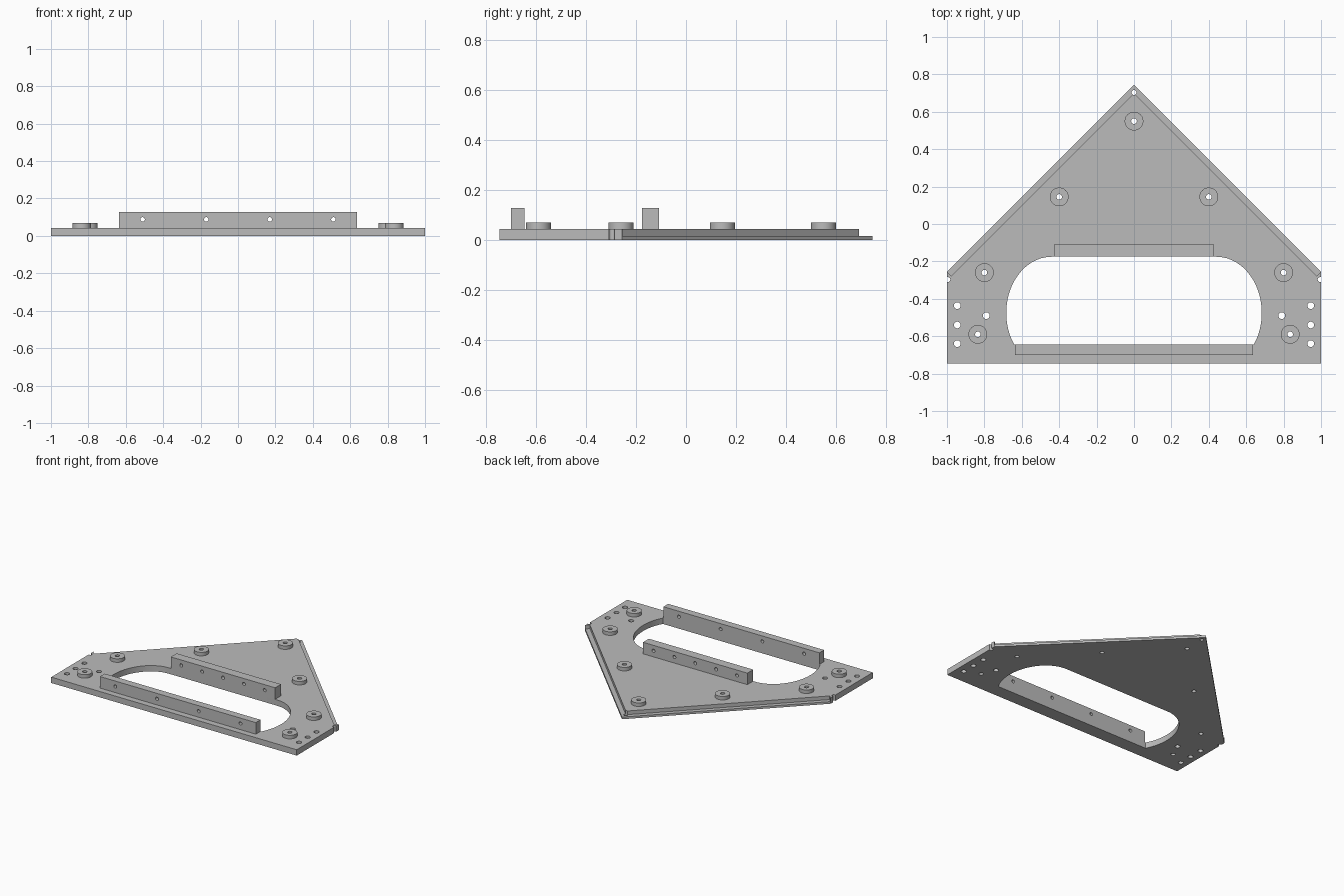
import bpy, bmesh, math

if "Cube" in bpy.data.objects:
    bpy.data.objects.remove(bpy.data.objects["Cube"])

TOP = 0.043      # plate thickness
LIP = 0.016      # thickness of the stepped rear edges
BAR = 0.128      # top of the rails

metal = bpy.data.materials.new("light grey metal")
metal.diffuse_color = (0.5, 0.5, 0.5, 1)
metal.use_nodes = True
metal.node_tree.nodes["Principled BSDF"].inputs["Base Color"].default_value = metal.diffuse_color


def circle(x, y, r, n=28):
    return [(x + r * math.cos(2 * math.pi * i / n), y + r * math.sin(2 * math.pi * i / n)) for i in range(n)]


def prisms(name, outlines, z0, z1, axis="z"):
    """Extrude outlines along z, or along y with the outlines given in x and z."""
    bm = bmesh.new()
    for pts in outlines:
        if axis == "z":
            rings = [[bm.verts.new((u, v, w)) for u, v in pts] for w in (z0, z1)]
        else:
            rings = [[bm.verts.new((u, w, v)) for u, v in pts] for w in (z0, z1)]
        a, b = rings
        bm.faces.new(a[::-1])
        bm.faces.new(b)
        for i in range(len(pts)):
            j = (i + 1) % len(pts)
            bm.faces.new((a[i], a[j], b[j], b[i]))
    bmesh.ops.recalc_face_normals(bm, faces=bm.faces)
    mesh = bpy.data.meshes.new(name)
    bm.to_mesh(mesh)
    bm.free()
    mesh.materials.append(metal)
    obj = bpy.data.objects.new(name, mesh)
    bpy.context.collection.objects.link(obj)
    return obj


def cut(obj, cutter):
    mod = obj.modifiers.new("cut", 'BOOLEAN')
    mod.operation = 'DIFFERENCE'
    mod.solver = 'EXACT'
    mod.object = cutter
    bpy.context.view_layer.objects.active = obj
    bpy.ops.object.modifier_apply(modifier=mod.name)
    bpy.data.objects.remove(cutter)


def smooth(obj):
    bpy.ops.object.select_all(action='DESELECT')
    obj.select_set(True)
    bpy.context.view_layer.objects.active = obj
    bpy.ops.object.shade_smooth_by_angle(angle=math.radians(30))


def mirrored(points):
    return [(s * x, y) for x, y in points for s in ((1, -1) if x else (1,))]


# Five-sided base plate
plate = prisms("base_plate", [[(-1, -0.745), (1, -0.745), (1, -0.255), (0, 0.745), (-1, -0.255)]], 0, TOP)

# Step along both sloped edges, leaving a small post at each outer corner
step = [(0.977, -0.277), (1.1, -0.154), (0, 0.95), (-1.1, -0.154), (-0.977, -0.277), (0, 0.70)]
cut(plate, prisms("step_cutter", [step], LIP, 0.2))

# Hand opening with elliptical ends
start = math.asin((-0.645 + 0.475) / 0.30)
arc = []
for i in range(29):
    t = start + (math.pi / 2 - start) * i / 28
    arc.append((0.44 + 0.243 * math.cos(t), -0.475 + 0.30 * math.sin(t)))
cut(plate, prisms("opening_cutter", [arc + [(-x, y) for x, y in reversed(arc)]], -0.1, 0.2))

# Bolt holes, corner relief holes and bushing bores
bushings = mirrored([(0, 0.55), (0.4, 0.145), (0.8, -0.26), (0.835, -0.59)])
bolts = mirrored([(0.945, -0.437), (0.945, -0.54), (0.945, -0.64), (0.79, -0.49)])
reliefs = mirrored([(0, 0.703), (0.995, -0.297)])
holes = ([circle(x, y, 0.015) for x, y in bushings] + [circle(x, y, 0.018) for x, y in bolts]
         + [circle(x, y, 0.013) for x, y in reliefs])
cut(plate, prisms("hole_cutter", holes, -0.1, 0.2))
smooth(plate)

# Raised bushings
for i, (x, y) in enumerate(bushings):
    bushing = prisms(f"bushing_{i + 1}", [circle(x, y, 0.05, 40)], TOP, 0.069)
    cut(bushing, prisms("bore_cutter", [circle(x, y, 0.015)], -0.1, 0.2))
    smooth(bushing)

# Upright rails with cross-drilled holes
for name, half, y0, y1, xs in (
        ("front_rail", 0.635, -0.70, -0.645, (-0.51, -0.17, 0.17, 0.51)),
        ("rear_rail", 0.425, -0.175, -0.107, (-0.34, -0.17, 0, 0.17, 0.34))):
    rail = prisms(name, [[(-half, y0), (half, y0), (half, y1), (-half, y1)]], TOP, BAR)
    cut(rail, prisms("drill_cutter", [circle(x, 0.088, 0.012, 24) for x in xs], y0 - 0.1, y1 + 0.1, "y"))
    smooth(rail)
